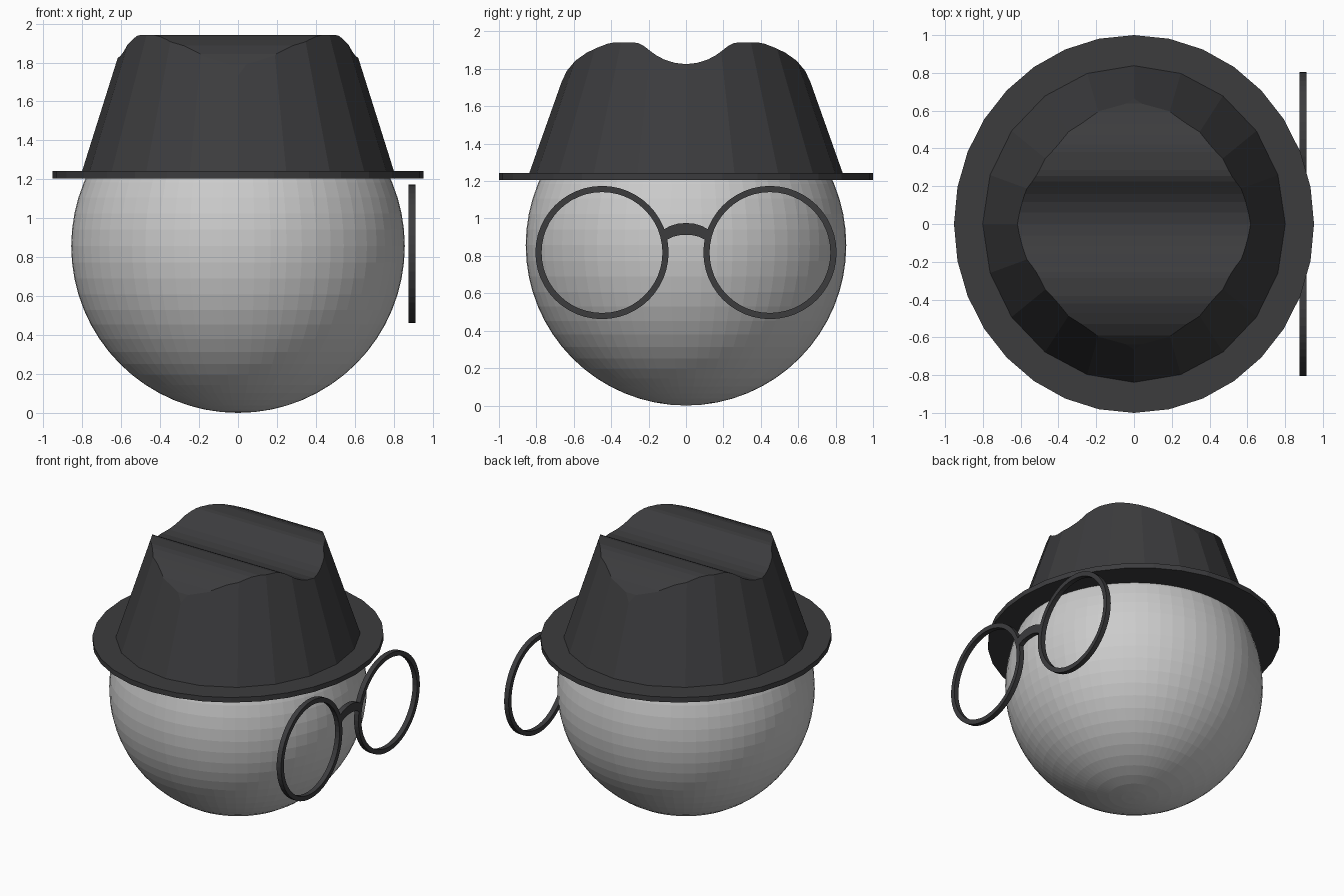
import bpy, bmesh
from math import cos, sin, pi

if "Cube" in bpy.data.objects:
    bpy.data.objects.remove(bpy.data.objects["Cube"])

dark = bpy.data.materials.new("dark_grey")
dark.diffuse_color = (0.045, 0.045, 0.048, 1)
dark.use_nodes = True
dark.node_tree.nodes["Principled BSDF"].inputs["Base Color"].default_value = dark.diffuse_color


def loft(name, loops, wrap=False):
    """Skin a series of equal closed loops; wrap joins last to first, else cap ends."""
    bm = bmesh.new()
    rings = [[bm.verts.new(p) for p in lp] for lp in loops]
    n = len(rings[0])
    pairs = list(zip(rings, rings[1:] + rings[:1])) if wrap else list(zip(rings, rings[1:]))
    for a, b in pairs:
        for i in range(n):
            j = (i + 1) % n
            bm.faces.new((a[i], a[j], b[j], b[i]))
    if not wrap:
        bm.faces.new(rings[0])
        bm.faces.new(rings[-1])
    bmesh.ops.recalc_face_normals(bm, faces=bm.faces)
    me = bpy.data.meshes.new(name)
    bm.to_mesh(me)
    bm.free()
    ob = bpy.data.objects.new(name, me)
    bpy.context.collection.objects.link(ob)
    me.materials.append(dark)
    return ob


def ellipse(rx, ry, z, n):
    return [(rx * cos(2 * pi * i / n), ry * sin(2 * pi * i / n), z) for i in range(n)]


# Head
bpy.ops.mesh.primitive_uv_sphere_add(segments=64, ring_count=32, radius=0.857, location=(0, 0, 0.857))
bpy.context.object.name = "head"

# Hat brim
loft("hat_brim", [ellipse(0.953, 1.0, 1.205, 32), ellipse(0.953, 1.0, 1.242, 32)])

# Hat crown: tapered cone trimmed by a creased profile running along x
crown = loft("hat_crown", [ellipse(0.808, 0.846, 1.22, 20), ellipse(0.572, 0.58, 1.97, 20)])
half = [(0.117, 1.85), (0.16, 1.873), (0.19, 1.895), (0.225, 1.922), (0.255, 1.937), (0.285, 1.942),
        (0.38, 1.942), (0.42, 1.934), (0.47, 1.915), (0.53, 1.887), (0.59, 1.845),
        (0.637, 1.79), (0.67, 1.72), (0.95, 1.15)]
half = [(0.0, 1.825), (0.06, 1.832)] + half
profile = [(-y, z) for y, z in reversed(half[1:])] + half
trim = loft("crown_trim", [[(x, y, z) for y, z in profile] for x in (-1.2, 1.2)])
trim.hide_render = True
mod = crown.modifiers.new("crease", 'BOOLEAN')
mod.operation = 'INTERSECT'
mod.solver = 'EXACT'
mod.object = trim
bpy.context.view_layer.objects.active = crown
bpy.ops.object.modifier_apply(modifier=mod.name)
bpy.data.objects.remove(trim)

# Glasses: flat rims joined by an arched bridge
X0, X1 = 0.877, 0.913


def section(p, q):
    """Rectangular frame section between outer point p and inner point q in the yz plane."""
    return [(X0, *p), (X1, *p), (X1, *q), (X0, *q)]


def on_circle(cy, cz, r, a):
    return (cy + r * cos(a), cz + r * sin(a))


for side, cy in (("left", -0.449), ("right", 0.449)):
    angles = [2 * pi * i / 48 for i in range(48)]
    loft(f"glasses_rim_{side}",
         [section(on_circle(cy, 0.818, 0.356, a), on_circle(cy, 0.818, 0.323, a)) for a in angles], wrap=True)

outer = [(0.0, 0.976), (0.045, 0.972), (0.085, 0.96), (0.125, 0.938)]
inner = [(0.0, 0.913), (0.04, 0.91), (0.07, 0.902), (0.105, 0.884)]
arch = list(zip(outer, inner))
arch = [((-p[0], p[1]), (-q[0], q[1])) for p, q in reversed(arch[1:])] + arch
loft("glasses_bridge", [section(p, q) for p, q in arch])
